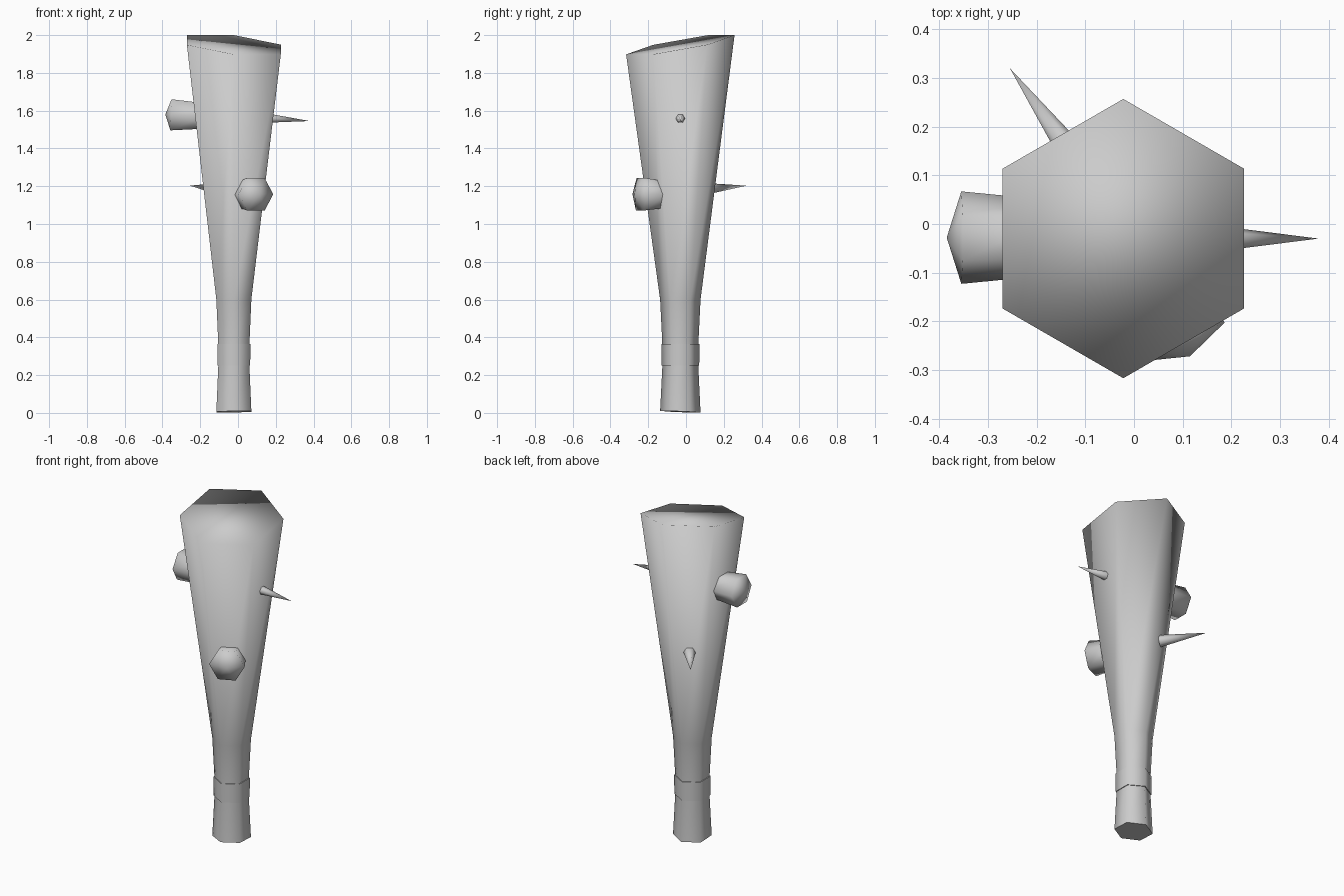
import bpy, bmesh, math
from mathutils import Vector

cube = bpy.data.objects.get("Cube")
if cube:
    bpy.data.objects.remove(cube, do_unlink=True)

GREY = (0.6, 0.6, 0.6, 1.0)
mat = bpy.data.materials.new("plain_grey")
mat.use_nodes = True
mat.diffuse_color = GREY
mat.node_tree.nodes["Principled BSDF"].inputs["Base Color"].default_value = GREY

SIDES = 6
CENTRE = Vector((-0.022, -0.03, 0))
SLOPE = Vector((-0.49, 0.87, 0))  # direction in which the cut top rises


def loft(name, rings, tip=None, sharp_start=True):
    """Skin a list of vertex rings, ending in a flat cap or a point."""
    bm = bmesh.new()
    loops = [[bm.verts.new(p) for p in ring] for ring in rings]
    start = bm.faces.new(loops[0])
    for low, high in zip(loops, loops[1:]):
        for i in range(SIDES):
            j = (i + 1) % SIDES
            bm.faces.new((low[i], low[j], high[j], high[i]))
    last = loops[-1]
    if tip is None:
        bm.faces.new(last)
    else:
        point = bm.verts.new(tip)
        for i in range(SIDES):
            bm.faces.new((last[i], last[(i + 1) % SIDES], point))
    bmesh.ops.recalc_face_normals(bm, faces=bm.faces)
    for face in bm.faces:
        face.smooth = True
    if sharp_start:
        for edge in start.edges:
            edge.smooth = False
    mesh = bpy.data.meshes.new(name)
    bm.to_mesh(mesh)
    bm.free()
    mesh.materials.append(mat)
    obj = bpy.data.objects.new(name, mesh)
    bpy.context.collection.objects.link(obj)
    return obj


def upright_ring(radius, z, tilt=0.0):
    """Horizontal hexagon with corners at front and back, optionally sloped."""
    ring = []
    for i in range(SIDES):
        a = math.radians(90 + 60 * i)
        p = Vector((math.cos(a), math.sin(a), 0)) * radius
        ring.append(CENTRE + p + Vector((0, 0, z + tilt * p.dot(SLOPE))))
    return ring


def outward_ring(centre, axis, radius):
    """Hexagon facing along an axis, with corners at its two sides."""
    side = axis.cross(Vector((0, 0, 1))).normalized()
    up = side.cross(axis).normalized()
    angles = [math.radians(60 * i) for i in range(SIDES)]
    return [centre + (side * math.cos(a) + up * math.sin(a)) * radius for a in angles]


def knob(name, base, rim, tip, base_radius, rim_radius):
    base, rim, tip = Vector(base), Vector(rim), Vector(tip)
    axis = (rim - base).normalized()
    loft(name, [outward_ring(base, axis, base_radius),
                outward_ring(rim, axis, rim_radius)], tip)


def spike(name, base, tip, radius):
    base, tip = Vector(base), Vector(tip)
    loft(name, [outward_ring(base, (tip - base).normalized(), radius)], tip)


# Tapered shaft with a slanted top
loft("club_shaft", [
    upright_ring(0.107, 0.006, -0.05),
    upright_ring(0.095, 0.25),
    upright_ring(0.096, 0.38),
    upright_ring(0.107, 0.6),
    upright_ring(0.287, 1.949, 0.2045),
])

# Raised band around the grip
band = loft("grip_band", [upright_ring(0.100, 0.25), upright_ring(0.101, 0.365)])
for edge in band.data.edges:
    a, b = (band.data.vertices[v].co.z for v in edge.vertices)
    edge.use_edge_sharp = abs(a - b) < 0.01

# Blunt knobs
knob("right_knob", (-0.18, -0.028, 1.572), (-0.355, -0.028, 1.578),
     (-0.385, -0.028, 1.579), 0.078, 0.095)
knob("front_knob", (0.045, -0.13, 1.155), (0.095, -0.243, 1.158),
     (0.115, -0.272, 1.159), 0.082, 0.1)

# Thin spikes
spike("left_spike", (0.165, -0.03, 1.56), (0.38, -0.03, 1.545), 0.027)
spike("back_spike", (-0.098, 0.105, 1.187), (-0.255, 0.32, 1.203), 0.034)
